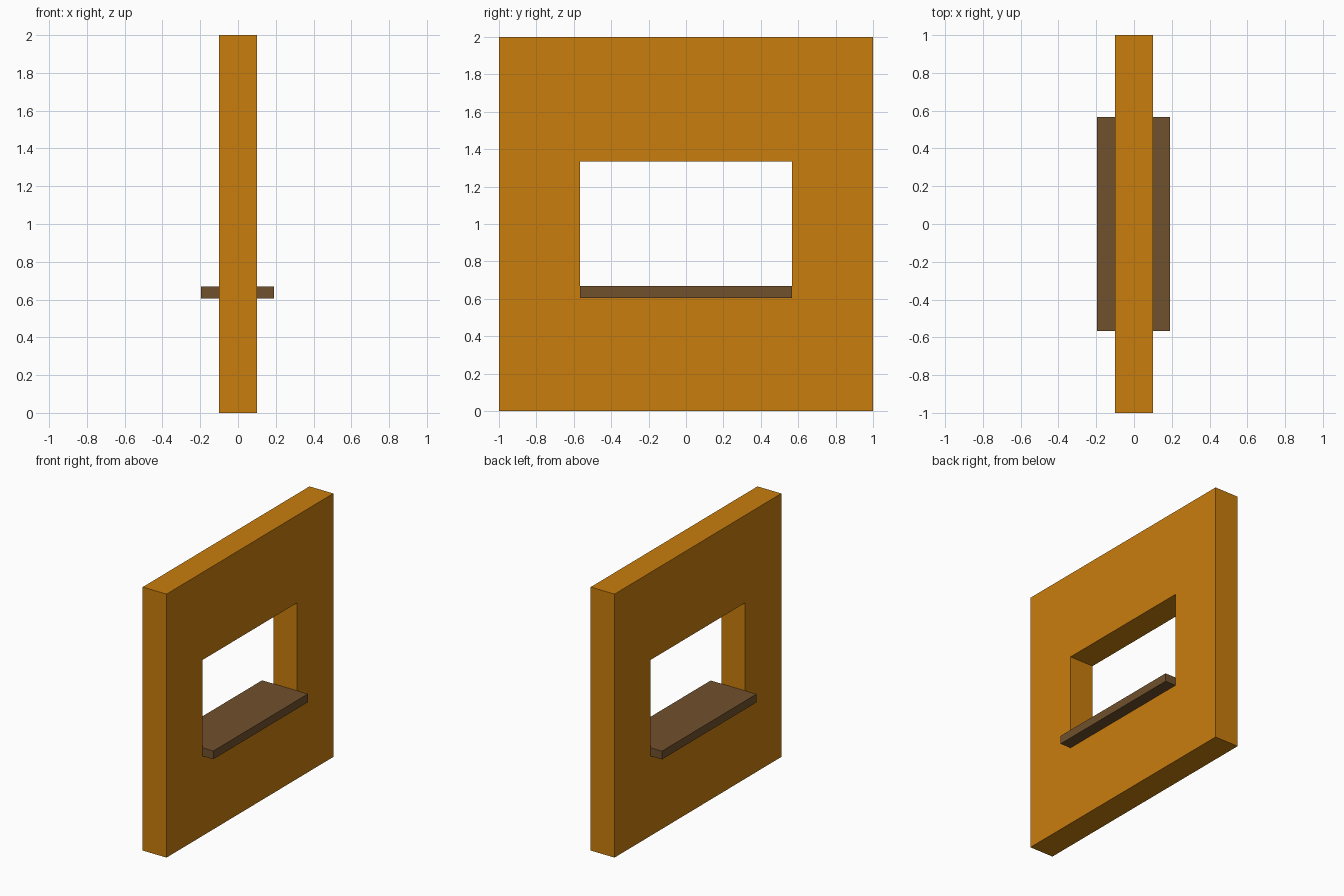
import bpy
import bmesh

default_cube = bpy.data.objects.get("Cube")
if default_cube:
    bpy.data.objects.remove(default_cube, do_unlink=True)


def make_material(name, color):
    mat = bpy.data.materials.new(name)
    mat.use_nodes = True
    mat.diffuse_color = color
    mat.node_tree.nodes["Principled BSDF"].inputs["Base Color"].default_value = color
    return mat


def add_object(name, bm, mat):
    bmesh.ops.recalc_face_normals(bm, faces=bm.faces)
    mesh = bpy.data.meshes.new(name)
    bm.to_mesh(mesh)
    bm.free()
    mesh.materials.append(mat)
    obj = bpy.data.objects.new(name, mesh)
    bpy.context.collection.objects.link(obj)
    return obj


def rectangle(bm, x, half_width, bottom, top):
    corners = [(-half_width, bottom), (half_width, bottom),
               (half_width, top), (-half_width, top)]
    return [bm.verts.new((x, y, z)) for y, z in corners]


def bridge(bm, loop_a, loop_b):
    for i in range(4):
        j = (i + 1) % 4
        bm.faces.new((loop_a[i], loop_a[j], loop_b[j], loop_b[i]))


orange = make_material("Orange wall", (0.585, 0.208, 0.004, 1))
brown = make_material("Brown wood", (0.165, 0.082, 0.026, 1))

half_opening = 0.567
sill_bottom, sill_top = 0.605, 0.668

# Wall with a rectangular opening; its lower edge is hidden within the sill
bm = bmesh.new()
outer = [rectangle(bm, x, 1, 0, 2) for x in (-0.1, 0.1)]
inner = [rectangle(bm, x, half_opening, 0.64, 1.335) for x in (-0.1, 0.1)]
bridge(bm, outer[0], outer[1])
bridge(bm, inner[0], inner[1])
for side in range(2):
    bridge(bm, outer[side], inner[side])
add_object("window_wall", bm, orange)

# Sill board passing through the opening
bm = bmesh.new()
ends = [rectangle(bm, x, half_opening, sill_bottom, sill_top) for x in (-0.195, 0.19)]
bridge(bm, ends[0], ends[1])
for end in ends:
    bm.faces.new(end)
add_object("window_sill", bm, brown)
